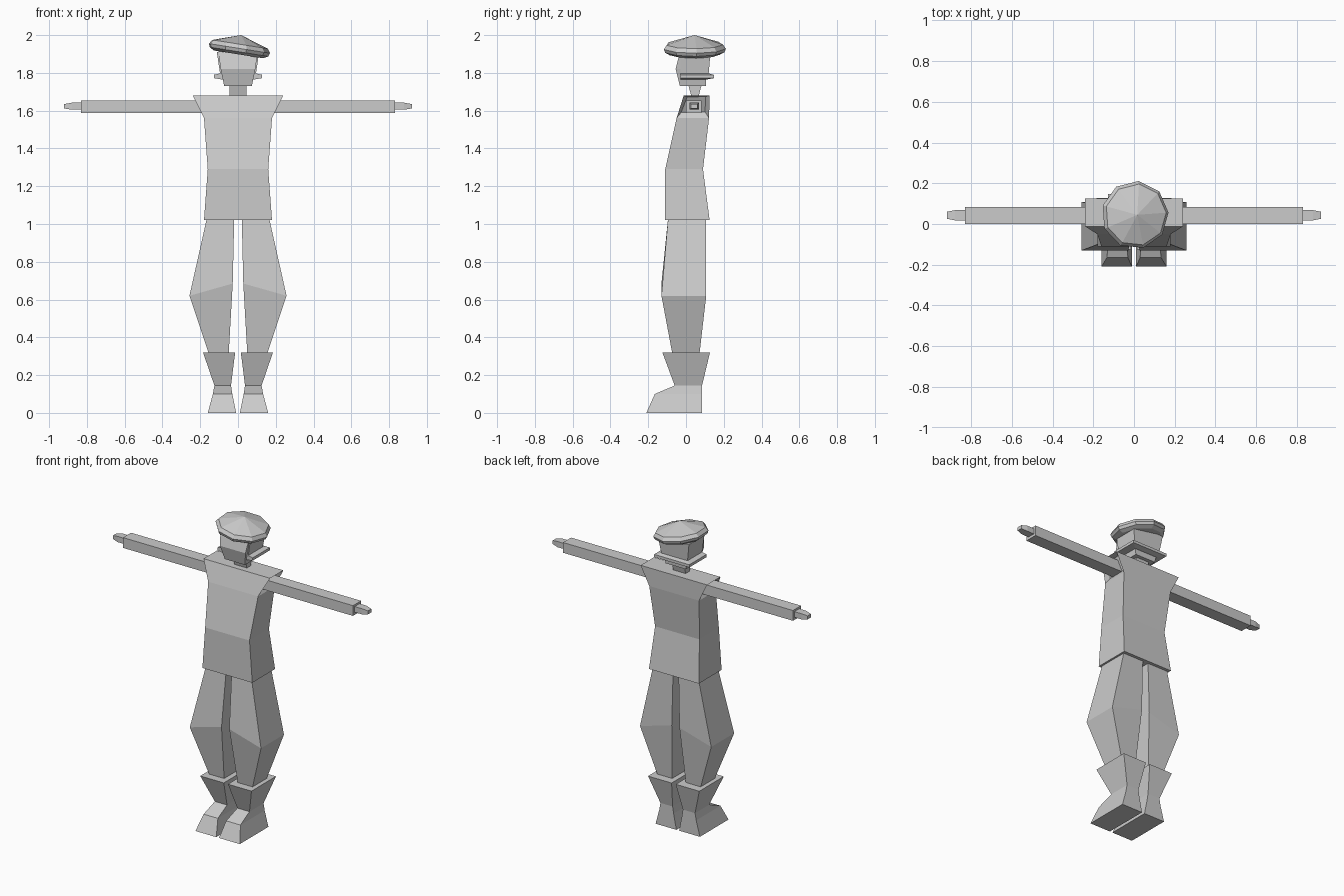
import bpy, bmesh, math
from mathutils import Matrix

if "Cube" in bpy.data.objects:
    bpy.data.objects.remove(bpy.data.objects["Cube"])


def finish(name, bm, mirror=False):
    bmesh.ops.recalc_face_normals(bm, faces=bm.faces)
    mesh = bpy.data.meshes.new(name)
    bm.to_mesh(mesh)
    bm.free()
    ob = bpy.data.objects.new(name, mesh)
    bpy.context.collection.objects.link(ob)
    if mirror:
        ob.modifiers.new("Mirror", 'MIRROR')
    return ob


def skin(bm, loops):
    """Join successive vertex loops with quads and cap both ends."""
    for a, b in zip(loops, loops[1:]):
        n = len(a)
        for i in range(n):
            j = (i + 1) % n
            bm.faces.new((a[i], a[j], b[j], b[i]))
    bm.faces.new(loops[0])
    bm.faces.new(loops[-1])


def loft(rings):
    """Stack of rectangles: (z, x0, x1, y0, y1); z may be (inner, outer)."""
    bm = bmesh.new()
    loops = []
    for z, x0, x1, y0, y1 in rings:
        zi, zo = z if isinstance(z, tuple) else (z, z)
        pts = ((x0, y0, zi), (x1, y0, zo), (x1, y1, zo), (x0, y1, zi))
        loops.append([bm.verts.new(p) for p in pts])
    skin(bm, loops)
    return bm


def loft_x(rings):
    """Rectangles along x: (x, z0, z1, y0, y1)."""
    bm = loft(rings)
    for v in bm.verts:
        v.co = (v.co.z, v.co.y, v.co.x)
    return bm


# Tunic with slightly recessed arm holes
bm = loft([(1.02, -.18, .18, -.11, .125),
           (1.29, -.16, .16, -.11, .09),
           (1.56, -.18, .18, -.05, .122),
           (1.68, -.24, .24, -.012, .125)])
bmesh.ops.recalc_face_normals(bm, faces=bm.faces)
sides = [f for f in bm.faces
         if f.calc_center_median().z > 1.58 and abs(f.calc_center_median().x) > .15]
bmesh.ops.inset_individual(bm, faces=sides, thickness=.03, depth=-.03)
finish("tunic", bm)

# Arms and hands
finish("sleeve", loft_x([(.16, 1.588, 1.655, 0, .083),
                         (.83, 1.588, 1.655, 0, .083)]), True)
finish("hand", loft_x([(.82, 1.605, 1.642, .018, .068),
                       (.88, 1.605, 1.642, .018, .068),
                       (.92, 1.612, 1.635, .026, .06)]), True)

# Baggy trousers, widest at the knee
finish("trouser_leg", loft([(1.03, .02, .165, -.095, .105),
                            ((.685, .62), .028, .257, -.13, .107),
                            (.3, .05, .15, -.07, .07)]), True)

# Boots with a flared cuff
finish("boot", loft([(0, .01, .16, -.21, .085),
                     (.10, .03, .133, -.165, .085),
                     (.145, .037, .125, -.06, .085),
                     (.32, .015, .185, -.125, .127)]), True)

# Neck and face
finish("neck", loft([(1.67, -.045, .045, .03, .065),
                     (1.745, -.045, .045, .01, .085)]))
finish("face", loft([(1.73, -.073, .073, -.032, .105),
                     (1.82, -.092, .092, -.055, .11),
                     (1.92, -.105, .105, -.03, .11)]))

# Hair with a flared lower edge
finish("hair", loft([(1.766, -.09, .09, -.03, .115),
                     (1.772, -.127, .127, -.03, .147),
                     (1.79, -.127, .127, -.03, .147),
                     (1.797, -.095, .095, -.03, .12),
                     (1.91, -.112, .112, -.03, .13)]))

# Nine-sided flat cap, tilted sideways
bm = bmesh.new()
loops = []
for r, z in ((.135, -.032), (.16, -.018), (.167, 0), (.152, .022)):
    loops.append([bm.verts.new((r * math.cos(a), r * math.sin(a), z))
                  for a in (math.radians(4 + 40 * i) for i in range(9))])
skin(bm, loops)
bm.faces.ensure_lookup_table()
bmesh.ops.poke(bm, faces=[bm.faces[-1]], offset=0)
top = max(bm.verts, key=lambda v: v.co.z - v.co.xy.length)
top.co.z = .071
cap = finish("cap", bm)
cap.matrix_world = Matrix.Translation((.005, .045, 1.93)) @ Matrix.Rotation(math.radians(9), 4, 'Y')
